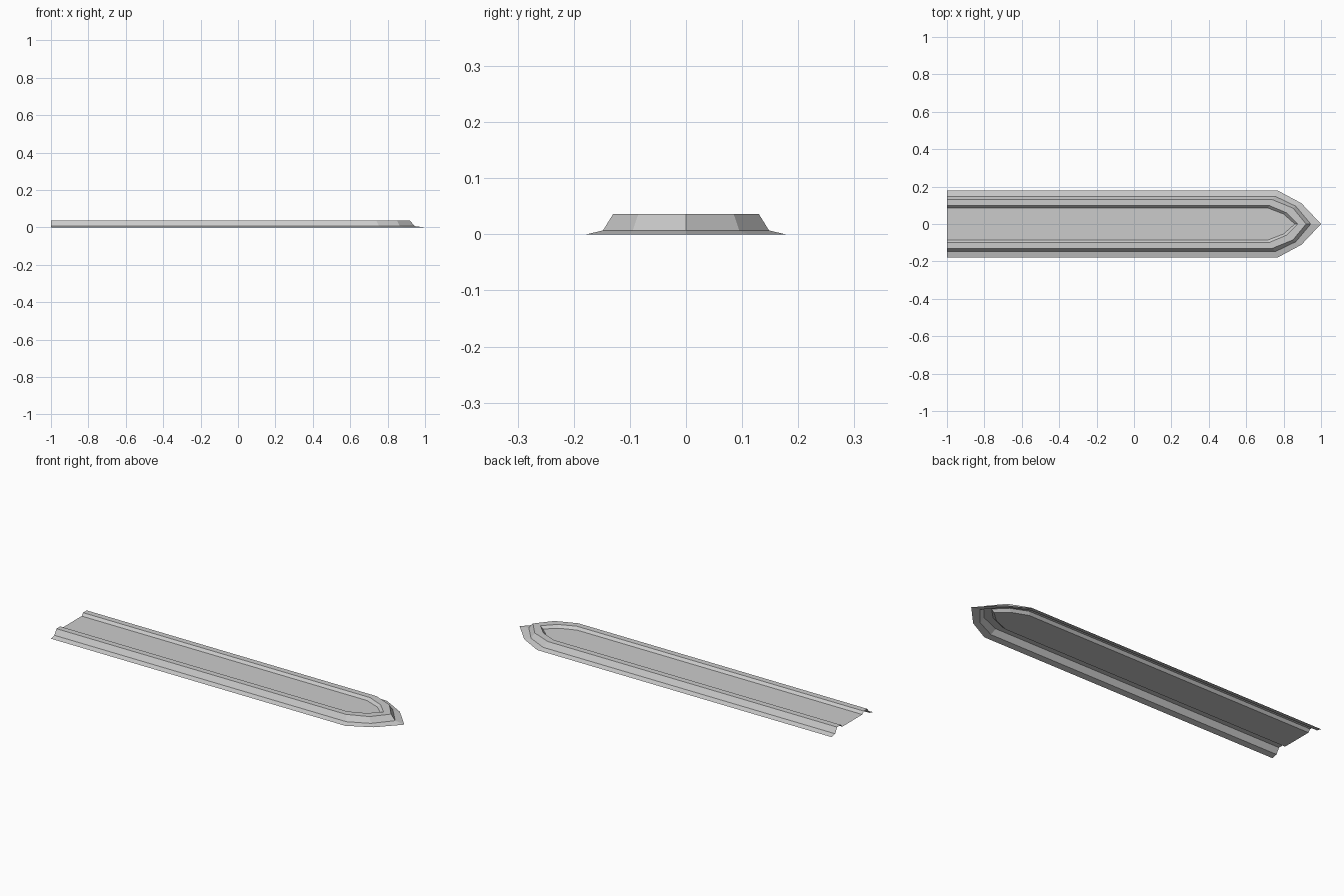
import bpy
import bmesh

cube = bpy.data.objects.get("Cube")
if cube:
    bpy.data.objects.remove(cube, do_unlink=True)

# One plain grey for the whole panel
grey = bpy.data.materials.new("plain grey")
grey.use_nodes = True
colour = (0.6, 0.6, 0.6, 1)
grey.diffuse_color = colour
grey.node_tree.nodes["Principled BSDF"].inputs["Base Color"].default_value = colour

BACK = -1.0
# Each contour: height, half width, end of straight side, bevel corner x and y, tip x
OUTER_EDGE = (0.0, 0.178, 0.77, 0.895, 0.111, 1.0)
FLANGE_TOP = (0.007, 0.148, 0.755, 0.865, 0.095, 0.945)
RIM_OUTER = (0.036, 0.13, 0.74, 0.85, 0.085, 0.92)
RIM_INNER = (0.036, 0.098, 0.725, 0.815, 0.06, 0.875)
FLOOR_EDGE = (0.022, 0.086, 0.715, 0.8, 0.053, 0.86)


def half_contour(bm, spec):
    """Open outline of the left half, from the open back end to the tip."""
    z, half, straight, corner_x, corner_y, tip = spec
    points = [(BACK, half), (straight, half), (corner_x, corner_y), (tip, 0)]
    return [bm.verts.new((x, y, z)) for x, y in points]


def finish(name, bm):
    mesh = bpy.data.meshes.new(name)
    bm.to_mesh(mesh)
    bm.free()
    mesh.materials.append(grey)
    obj = bpy.data.objects.new(name, mesh)
    bpy.context.collection.objects.link(obj)
    mirror = obj.modifiers.new("Mirror", "MIRROR")
    mirror.use_axis = (False, True, False)
    mirror.merge_threshold = 0.0001


def band(name, *specs):
    """Sheet strips joining successive contours."""
    bm = bmesh.new()
    rows = [half_contour(bm, s) for s in specs]
    for a, b in zip(rows, rows[1:]):
        for i in range(len(a) - 1):
            bm.faces.new((a[i], b[i], b[i + 1], a[i + 1])).normal_flip()
    bm.normal_update()
    # Upper side faces outward
    for f in bm.faces:
        if f.normal.z < 0:
            f.normal_flip()
    finish(name, bm)


# Flange, raised rim and recessed inner wall
band("base_flange", OUTER_EDGE, FLANGE_TOP)
band("raised_rim", FLANGE_TOP, RIM_OUTER, RIM_INNER, FLOOR_EDGE)

# Recessed floor with a seam along the middle
bm = bmesh.new()
edge = half_contour(bm, FLOOR_EDGE)
face = bm.faces.new([bm.verts.new((BACK, 0, FLOOR_EDGE[0]))] + edge[::-1])
bm.normal_update()
if face.normal.z < 0:
    face.normal_flip()
finish("recessed_floor", bm)
